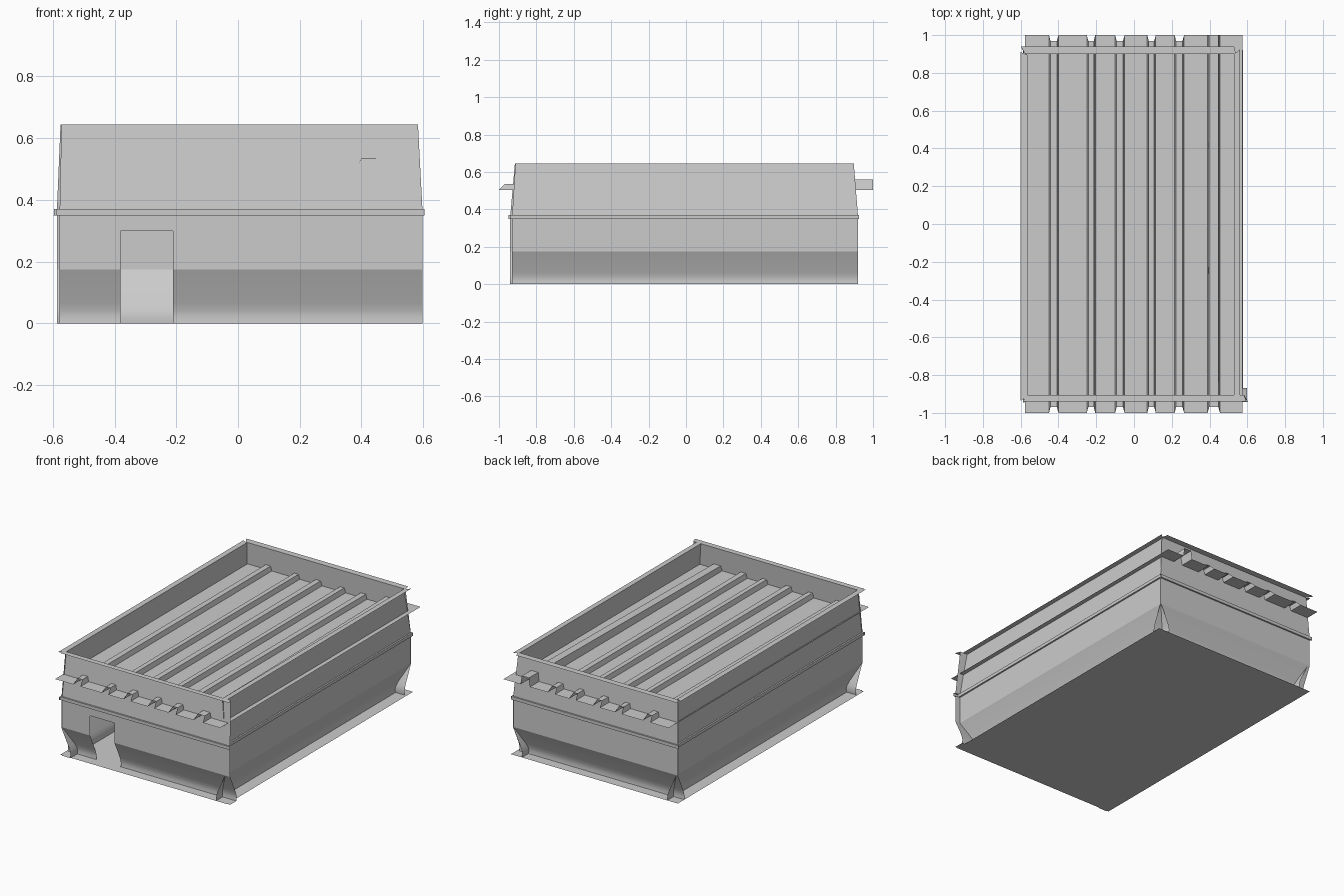
import bpy, bmesh, math

if "Cube" in bpy.data.objects:
    bpy.data.objects.remove(bpy.data.objects["Cube"])


def make(name, bm):
    mesh = bpy.data.meshes.new(name)
    bm.to_mesh(mesh)
    bm.free()
    ob = bpy.data.objects.new(name, mesh)
    bpy.context.collection.objects.link(ob)
    for o in bpy.context.selected_objects:
        o.select_set(False)
    ob.select_set(True)
    bpy.context.view_layer.objects.active = ob
    bpy.ops.object.shade_smooth_by_angle(angle=math.radians(20))
    return ob


def wall(name, axis, side, base, top, rim, low_ends, top_ends, rim_ends, door=None):
    """Thin wall sheet: a profile (outward offset, height) swept along one side."""
    prof = [(rim - base, .645), (top - base, .645), (0, .37), (.01, .37), (.01, .35),
            (0, .35), (0, .30), (0, .175), (-.052, .065), (-.061, .04),
            (-.064, .02), (-.062, 0), (0, 0)]
    bm = bmesh.new()
    rows = []
    for i, (o, z) in enumerate(prof):
        t = max(0, (z - .36) / .285)
        a, b = [l + (u - l) * t for l, u in zip(low_ends, top_ends)]
        if i == 0:
            a, b = rim_ends
        if i in (3, 4):
            a, b = a - .01, b + .006
        stops = [a, *(door or ()), b]
        d = side * (base + o)
        rows.append([bm.verts.new((s, d, z) if axis == 'y' else (d, s, z)) for s in stops])
    flip = (axis == 'y') == (side > 0)
    for i in range(len(rows) - 1):
        for j in range(len(rows[0]) - 1):
            if door and j == 1 and 6 <= i < 11:      # door opening
                continue
            q = [rows[i][j], rows[i][j + 1], rows[i + 1][j + 1], rows[i + 1][j]]
            bm.faces.new(q if flip else q[::-1])
    return make(name, bm)


# Four crossing wall panels with top rim, band, undercut foot and base flange
wall("front_wall", 'y', -1, .932, .905, .94, (-.578, .598), (-.572, .583), (-.588, .595),
     door=(-.38, -.21))
wall("back_wall", 'y', 1, .918, .90, .94, (-.587, .565), (-.575, .54), (-.60, .53))
wall("right_wall", 'x', 1, .563, .53, .562, (-.93, .92), (-.912, .897), (-.93, .925))
wall("left_wall", 'x', -1, .575, .565, .60, (-.94, .915), (-.915, .895), (-.935, .91))

# Floor sheet
bm = bmesh.new()
bm.faces.new([bm.verts.new(p) for p in
              ((-.587, -.935, 0), (-.587, .92, 0), (.578, .92, 0), (.578, -.935, 0))])
make("floor", bm)

# Ribbed roof sheet poking out past the front and back walls
roof_z, rib_h = .505, .03
ribs = [(-.45, -.40), (-.25, -.205), (-.10, -.05), (.07, .115), (.215, .265), (.39, .455)]
section = [(-.578, 0)]
for a, b in ribs:
    section += [(a, 0), (a + .008, 1), (b - .008, 1), (b, 0)]
section.append((.575, 0))
bm = bmesh.new()
pairs = []
for x, up in section:
    y = .97 if up else 1
    tall = up and x > .38
    pairs.append((bm.verts.new((x, -y, roof_z + up * rib_h)),
                  bm.verts.new((x, 1 if tall else y, roof_z + up * (.055 if tall else rib_h)))))
for (a, b), (c, d) in zip(pairs, pairs[1:]):
    bm.faces.new((a, c, d, b))
make("ribbed_roof", bm)
